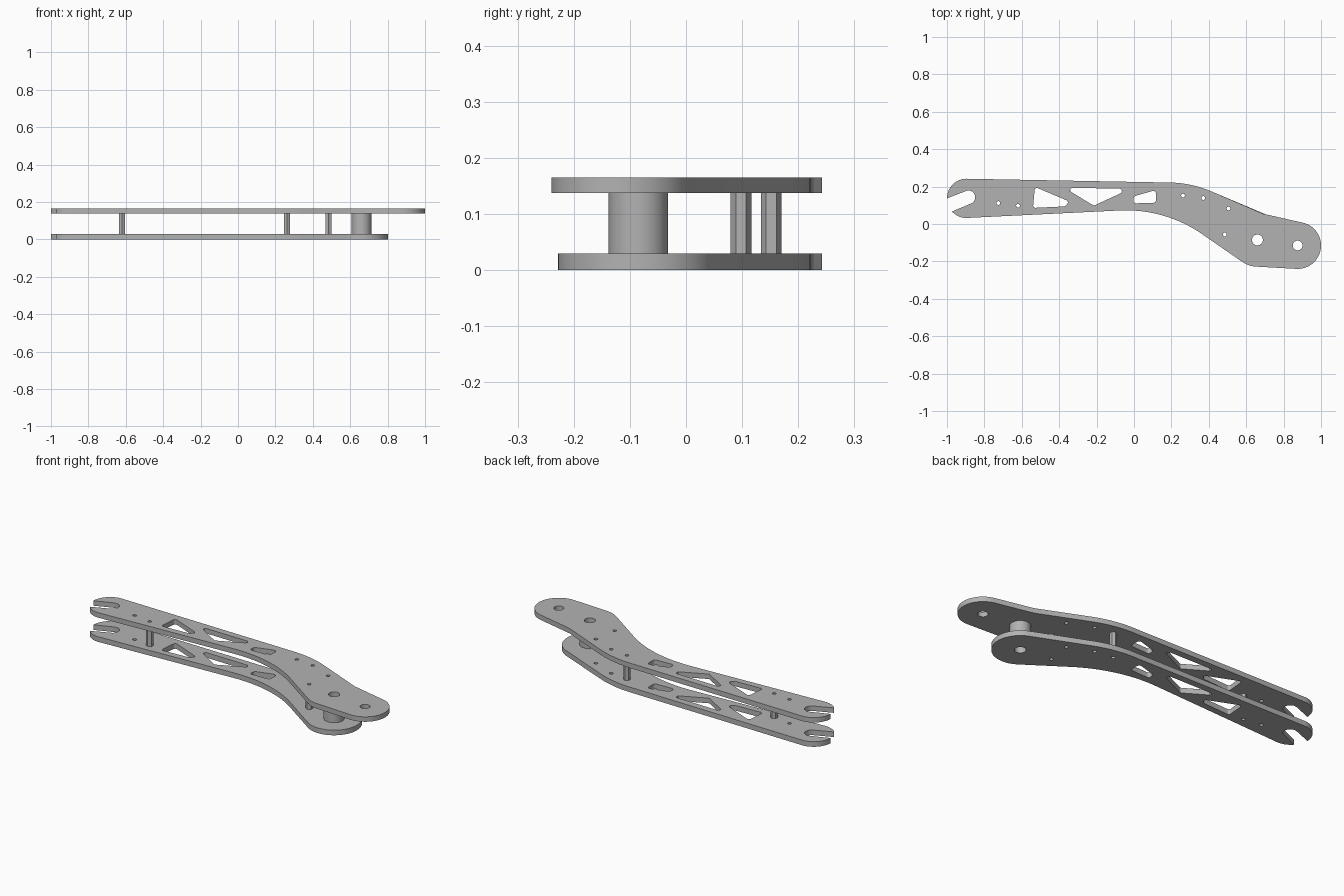
import bpy, bmesh
from math import cos, sin, radians, pi
from mathutils import Vector

cube = bpy.data.objects.get("Cube")
if cube:
    bpy.data.objects.remove(cube, do_unlink=True)

grey = bpy.data.materials.new("plain grey")
grey.use_nodes = True
colour = (0.45, 0.45, 0.45, 1)
grey.diffuse_color = colour
grey.node_tree.nodes["Principled BSDF"].inputs["Base Color"].default_value = colour


def arc(x, y, r, start, end, steps=16):
    angles = [radians(start + (end - start) * i / steps) for i in range(steps + 1)]
    return [(x + r * cos(a), y + r * sin(a)) for a in angles]


def circle(x, y, r, sides=32, turn=0):
    return arc(x, y, r, turn, turn + 360, sides)[:-1]


def rounded(corners, r, steps=6):
    """Polygon with every corner replaced by a tangent arc."""
    points = []
    pts = [Vector(c) for c in corners]
    for i, p in enumerate(pts):
        a = (pts[i - 1] - p).normalized()
        b = (pts[(i + 1) % len(pts)] - p).normalized()
        half = a.angle(b) / 2
        centre = p + (a + b).normalized() * (r / sin(half))
        reach = a * (r / sin(half) * cos(half))
        first = p + reach - centre
        last = p + b * reach.length - centre
        for k in range(steps + 1):
            d = first.lerp(last, k / steps).normalized() * r
            points.append(tuple(centre + d))
    return points


def extrude(name, loops, bottom, top, smooth=30):
    """Fill an outline with holes and give it thickness."""
    curve = bpy.data.curves.new(name, "CURVE")
    curve.dimensions = "2D"
    curve.fill_mode = "BOTH"
    curve.extrude = (top - bottom) / 2
    for loop in loops:
        spline = curve.splines.new("POLY")
        spline.points.add(len(loop) - 1)
        for point, (x, y) in zip(spline.points, loop):
            point.co = (x, y, 0, 1)
        spline.use_cyclic_u = True
    obj = bpy.data.objects.new(name, curve)
    bpy.context.collection.objects.link(obj)
    obj.location.z = (bottom + top) / 2
    bpy.ops.object.select_all(action="DESELECT")
    obj.select_set(True)
    bpy.context.view_layer.objects.active = obj
    bpy.ops.object.convert(target="MESH")
    obj = bpy.context.object
    bm = bmesh.new()
    bm.from_mesh(obj.data)
    bmesh.ops.remove_doubles(bm, verts=bm.verts, dist=0.0001)
    bmesh.ops.recalc_face_normals(bm, faces=bm.faces)
    bm.to_mesh(obj.data)
    bm.free()
    obj.data.materials.clear()
    obj.data.materials.append(grey)
    bpy.ops.object.shade_smooth_by_angle(angle=radians(smooth))
    return obj


PIVOT = (0.66, -0.085)
TIP = (0.875, -0.115)
PLATE = 0.029
UPPER, TOP = 0.137, 0.165

# Shared edges of both plates: forked end, slot and bends
lower_edge = arc(-0.895, 0.137, 0.105, 222, 267.5) + arc(-0.044, -0.647, 0.72, 92.5, 57, 24)
upper_edge = (arc(0.18, -0.378, 0.6, 67, 90.8, 20)
              + arc(-0.895, 0.137, 0.105, 90.8, 180)
              + arc(-0.885, 0.143, 0.036, 111, -69))

# Rounded ends: the upper plate reaches past the pivot
short_end = arc(*PIVOT, 0.143, -123, 67, 40)
long_end = (arc(*PIVOT, 0.143, -123, -94, 8) + arc(*TIP, 0.125, -94, 78, 32)
            + [(0.69, 0.055)])

# Lightening windows
windows = [
    rounded([(-0.53, 0.198), (-0.345, 0.12), (-0.37, 0.094), (-0.54, 0.086)], 0.012),
    rounded([(-0.37, 0.194), (-0.02, 0.188), (-0.215, 0.098), (-0.345, 0.176)], 0.013),
    rounded([(0.0, 0.148), (0.118, 0.182), (0.118, 0.114), (-0.006, 0.11)], 0.015),
]

# Fastener holes
fasteners = [(-0.725, 0.112), (-0.62, 0.098), (0.262, 0.152),
             (0.37, 0.139), (0.505, 0.083), (0.485, -0.056)]
holes = windows + [circle(x, y, 0.01, 20) for x, y in fasteners]
holes.append(circle(*PIVOT, 0.029))

extrude("lower_plate", [lower_edge + short_end + upper_edge] + holes, 0, PLATE)
extrude("upper_plate", [lower_edge + long_end + upper_edge] + holes + [circle(*TIP, 0.026)],
        UPPER, TOP)

# Hollow pivot spacer between the plates
extrude("pivot_spacer", [circle(*PIVOT, 0.053, 48), circle(*PIVOT, 0.029)], PLATE, UPPER)

# Hexagonal standoffs
for label, index in (("rear", 1), ("middle", 2), ("front", 5)):
    x, y = fasteners[index]
    extrude(label + "_standoff", [circle(x, y, 0.0185, 6, 30), circle(x, y, 0.01, 20)],
            PLATE, UPPER)
